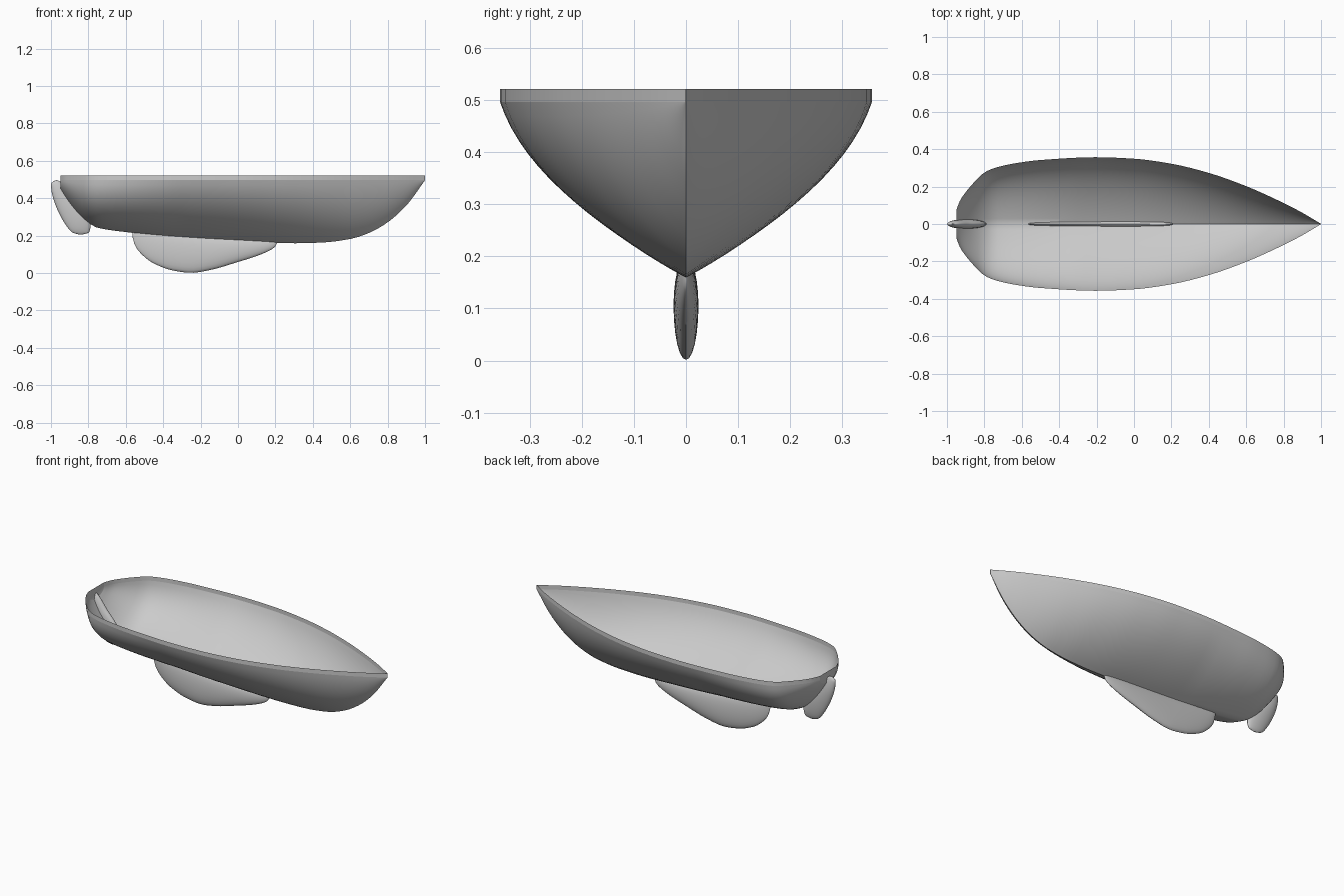
import bpy, bmesh, math

if "Cube" in bpy.data.objects:
    bpy.data.objects.remove(bpy.data.objects["Cube"])

grey = bpy.data.materials.new("plain grey")
grey.diffuse_color = (0.6, 0.6, 0.6, 1)
grey.use_nodes = True
grey.node_tree.nodes["Principled BSDF"].inputs["Base Color"].default_value = grey.diffuse_color


def curve(pts):
    """Smooth function of one variable through the given points."""
    n = len(pts)
    sl = [(pts[i+1][1]-pts[i][1])/(pts[i+1][0]-pts[i][0]) for i in range(n-1)]
    m = [sl[0]] + [0 if sl[i-1]*sl[i] <= 0 else 2*sl[i-1]*sl[i]/(sl[i-1]+sl[i])
                   for i in range(1, n-1)] + [sl[-1]]

    def f(x):
        i = 0
        while i < n-2 and x > pts[i+1][0]:
            i += 1
        h = pts[i+1][0]-pts[i][0]
        t = min(max((x-pts[i][0])/h, 0), 1)
        return ((2*t**3-3*t*t+1)*pts[i][1] + (t**3-2*t*t+t)*h*m[i]
                + (3*t*t-2*t**3)*pts[i+1][1] + (t**3-t*t)*h*m[i+1])
    return f


def loft(name, rings, closed, caps):
    """Skin a list of vertex rings into a smooth object."""
    bm = bmesh.new()
    rows = [[bm.verts.new(p) for p in r] for r in rings]
    n = len(rows[0])
    for a, b in zip(rows, rows[1:]):
        for j in range(n if closed else n-1):
            k = (j+1) % n
            bm.faces.new((a[j], a[k], b[k], b[j]))
    for r in caps:
        bm.faces.new(rows[r])
    bmesh.ops.remove_doubles(bm, verts=bm.verts, dist=1e-5)
    bmesh.ops.recalc_face_normals(bm, faces=bm.faces)
    me = bpy.data.meshes.new(name)
    bm.to_mesh(me)
    # open sheets: make sure the outside of the shell faces away from the inside
    low = min(me.polygons, key=lambda p: p.center.z)
    if low.normal.z > 0:
        me.flip_normals()
    bm.free()
    me.materials.append(grey)
    ob = bpy.data.objects.new(name, me)
    bpy.context.collection.objects.link(ob)
    bpy.ops.object.select_all(action='DESELECT')
    ob.select_set(True)
    bpy.context.view_layer.objects.active = ob
    bpy.ops.object.shade_smooth_by_angle(angle=math.radians(40))
    return ob


def spaced(a, b, n):
    """Samples from a to b, closer together at both ends."""
    return [a+(b-a)*(1-math.cos(math.pi*i/n))/2 for i in range(n+1)]


# hull lines: half width at the gunwale and height of the bottom
width = curve([(-.95, .075), (-.93, .125), (-.9, .17), (-.85, .228), (-.8, .275), (-.75, .298),
               (-.65, .322), (-.5, .342), (-.2, .357), (0, .349), (.2, .322), (.4, .273),
               (.6, .202), (.8, .112), (.9, .06), (1, .0005)])
bottom = curve([(-.95, .455), (-.93, .42), (-.9, .375), (-.85, .315), (-.8, .272), (-.75, .246),
                (-.6, .223), (-.3, .193), (0, .175), (.3, .163), (.45, .167), (.6, .186),
                (.7, .218), (.8, .275), (.9, .365), (1, .5)])
TOP, RIM = .5, .525


def section(x):
    """Half section of the hull, fuller towards the stern."""
    w, k = width(x), bottom(x)
    s = min(max((-x-.3)/.5, 0), 1)
    c = [(0, 0), (.42+.1*s, .2-.06*s), (.87+.11*s, .55-.08*s), (1, 1)]
    pts = []
    for i in range(17):
        t = i/16
        b = ((1-t)**3, 3*t*(1-t)**2, 3*t*t*(1-t), t**3)
        pts.append((w*sum(b[j]*c[j][0] for j in range(4)),
                    k+(TOP-k)*sum(b[j]*c[j][1] for j in range(4))))
    return pts


stations = spaced(-.95, 1, 64)
rings = []
for x in stations:
    half = section(x)
    rings.append([(x, -y, z) for y, z in reversed(half)] + [(x, y, z) for y, z in half[1:]])
loft("hull", rings, False, [0])

# upright band around the gunwale, following the deck outline
outline = [(x, width(x)) for x in stations]
loop = [(x, -y) for x, y in outline] + [(x, y) for x, y in reversed(outline)]
loft("gunwale_band", [[(x, y, z) for x, y in loop] for z in (TOP, RIM)], True, [])

# keel fin: elliptical slices along x
keel_low = curve([(-.565, .2), (-.55, .15), (-.5, .09), (-.45, .055), (-.35, .018), (-.25, .005),
                  (-.15, .02), (0, .063), (.1, .095), (.17, .125), (.2, .147), (.21, .17)])
slices = []
for x in spaced(-.565, .21, 40):
    lo, hi = keel_low(x), bottom(x)+.018
    u = (x+.1775)/.3875
    t = .024*math.sqrt(max(1-u*u, .002))
    slices.append([(x, t*math.cos(a), (lo+hi)/2+(hi-lo)/2*math.sin(a))
                   for a in (2*math.pi*i/24 for i in range(24))])
slices[0] = [(x, y, bottom(x)-.006+(z-bottom(x))*.4) for x, y, z in slices[0]]
loft("keel", slices, True, [0, -1])

# rudder blade: elliptical slices up z, raked aft
aft = curve([(.21, -.85), (.22, -.885), (.26, -.92), (.31, -.95), (.36, -.973), (.41, -.99),
             (.45, -.998), (.48, -1), (.495, -.985), (.5, -.972)])
fore = curve([(.21, -.83), (.22, -.797), (.26, -.788), (.31, -.8), (.36, -.835), (.41, -.88),
              (.45, -.91), (.48, -.935), (.495, -.955), (.5, -.965)])
slices = []
for z in spaced(.21, .5, 28):
    a0, a1 = aft(z), fore(z)
    u = (z-.355)/.145
    t = .025*math.sqrt(max(1-u*u, .01))
    slices.append([((a0+a1)/2+(a1-a0)/2*math.cos(a), t*math.sin(a), z)
                   for a in (2*math.pi*i/24 for i in range(24))])
loft("rudder", slices, True, [0, -1])
# the whole boat rests on its keel
for ob in bpy.data.objects:
    ob.location.z -= .004
